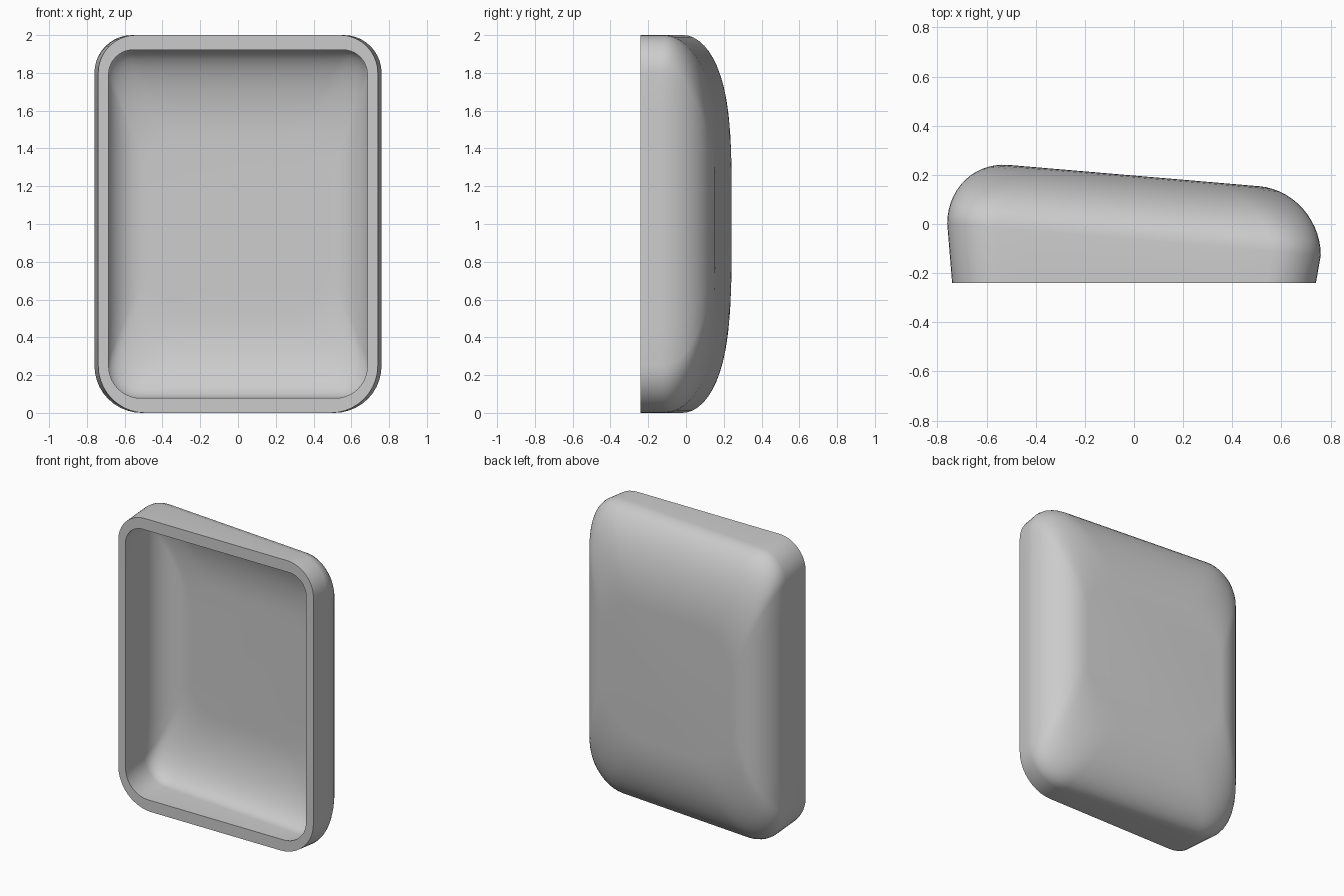
import bpy, bmesh, math

if "Cube" in bpy.data.objects:
    bpy.data.objects.remove(bpy.data.objects["Cube"])

ARC = 10      # segments per rounded corner
STEPS = 14    # rings in the rolled back edge
SIDE = 8      # segments per straight side


def back_y(x):
    """Slanted back plane: deeper on the left, shallower on the right."""
    return 0.197 - 0.085 * x


def outline(hx, z0, z1, r_top, r_bot):
    """Rounded rectangle in x/z with evenly divided straight sides."""
    corners = [(hx - r_bot, z0 + r_bot, r_bot, -90), (hx - r_top, z1 - r_top, r_top, 0),
               (-hx + r_top, z1 - r_top, r_top, 90), (-hx + r_bot, z0 + r_bot, r_bot, 180)]
    arcs = []
    for cx, cz, r, a0 in corners:
        angles = [math.radians(a0 + 90 * i / ARC) for i in range(ARC + 1)]
        arcs.append([(cx + r * math.cos(a), cz + r * math.sin(a)) for a in angles])
    pts = []
    for i, arc in enumerate(arcs):
        pts += arc
        (ax, az), (bx, bz) = arc[-1], arcs[(i + 1) % 4][0]
        pts += [(ax + (bx - ax) * k / SIDE, az + (bz - az) * k / SIDE) for k in range(1, SIDE)]
    return pts


def shell_rings(bm, rim_hx, hx, margin, r_top, r_bot, lift, h, in_x, in_z):
    """Rings from the front rim, along the wall and over the rolled back edge."""
    rings = []
    front = outline(rim_hx, margin, 2 - margin, r_top, r_bot)
    rings.append([bm.verts.new((x, -0.24, z)) for x, z in front])
    for i in range(STEPS + 1):
        t = math.pi / 2 * i / STEPS
        k = 1 - math.cos(t)
        m = margin + in_z * k
        grow = 0.06 * k
        pts = outline(hx - in_x * k, m, 2 - m, r_top + grow, r_bot + grow)
        rings.append([bm.verts.new((x, back_y(x) - lift - h * (1 - math.sin(t)), z)) for x, z in pts])
    return rings


def bridge(bm, a, b):
    n = len(a)
    for i in range(n):
        bm.faces.new((a[i], a[(i + 1) % n], b[(i + 1) % n], b[i]))


bm = bmesh.new()
outer = shell_rings(bm, 0.74, 0.76, 0.0, 0.20, 0.25, 0.0, 0.26, 0.25, 0.55)
inner = shell_rings(bm, 0.685, 0.70, 0.078, 0.13, 0.17, 0.07, 0.20, 0.22, 0.48)
for rings in (outer, inner):
    for a, b in zip(rings, rings[1:]):
        bridge(bm, a, b)
    bm.faces.new(rings[-1])          # flat back panel
bridge(bm, outer[0], inner[0])       # flat front rim
bmesh.ops.recalc_face_normals(bm, faces=bm.faces)

mesh = bpy.data.meshes.new("hollow_shell")
bm.to_mesh(mesh)
bm.free()
shell = bpy.data.objects.new("hollow_shell", mesh)
bpy.context.collection.objects.link(shell)

grey = bpy.data.materials.new("light_grey")
grey.diffuse_color = (0.6, 0.6, 0.6, 1)
grey.use_nodes = True
grey.node_tree.nodes["Principled BSDF"].inputs["Base Color"].default_value = grey.diffuse_color
mesh.materials.append(grey)

bpy.context.view_layer.objects.active = shell
shell.select_set(True)
bpy.ops.object.shade_smooth_by_angle(angle=math.radians(35))
